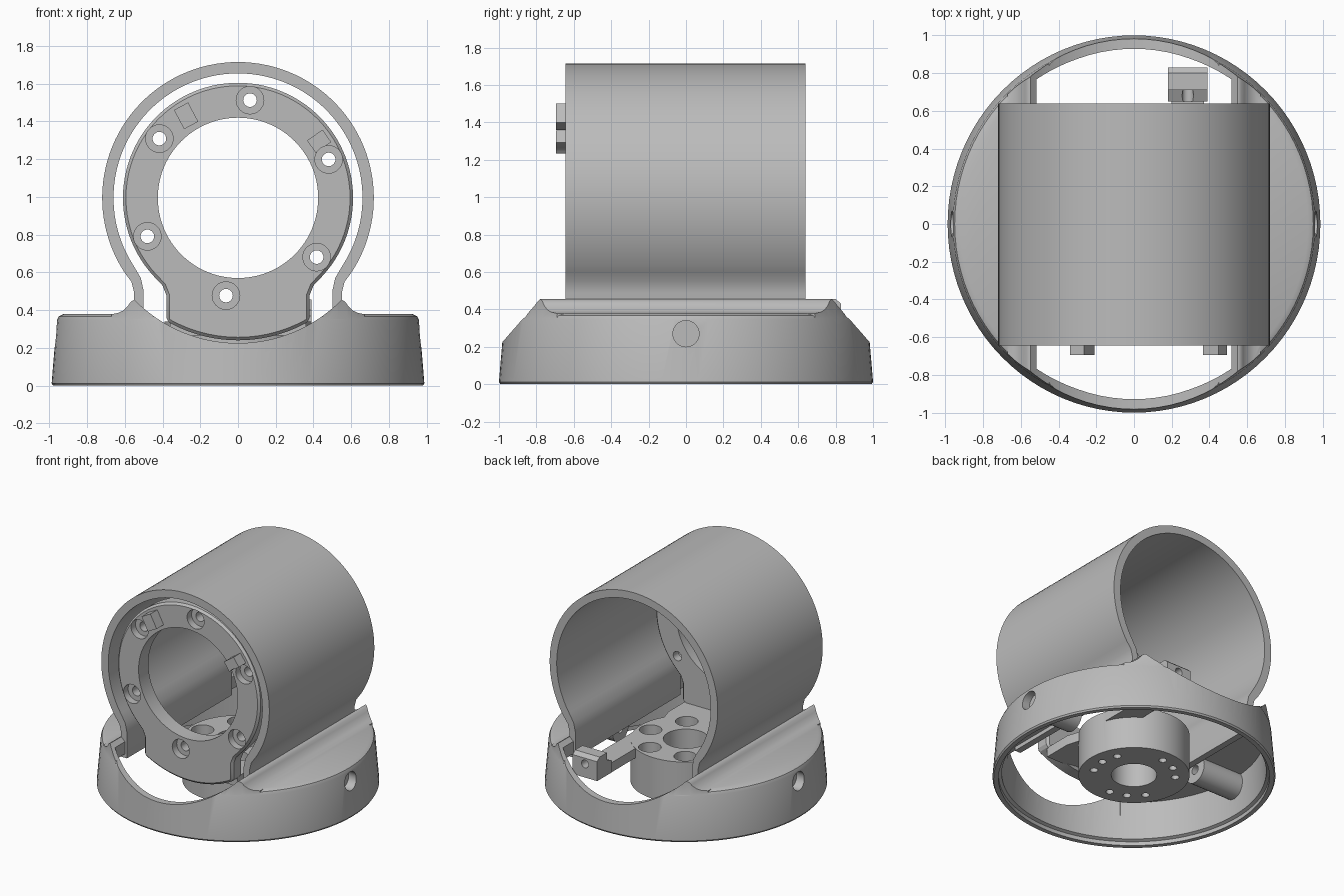
import bpy, bmesh
from math import radians, sin, cos, pi
from mathutils import Matrix, Vector

if "Cube" in bpy.data.objects:
    bpy.data.objects.remove(bpy.data.objects["Cube"])

grey = bpy.data.materials.new("satin grey")
grey.use_nodes = True
GREY = (0.5, 0.5, 0.5, 1)
grey.diffuse_color = GREY
next(n for n in grey.node_tree.nodes
     if n.type == 'BSDF_PRINCIPLED').inputs["Base Color"].default_value = GREY

AXIS = {'z': Matrix(), 'x': Matrix.Rotation(pi / 2, 4, 'Y'),
        'y': Matrix.Rotation(-pi / 2, 4, 'X')}
CZ = 0.995  # height of the housing axis


def finish(name, bm):
    bmesh.ops.recalc_face_normals(bm, faces=bm.faces)
    mesh = bpy.data.meshes.new(name)
    bm.to_mesh(mesh)
    bm.free()
    mesh.materials.append(grey)
    ob = bpy.data.objects.new(name, mesh)
    bpy.context.collection.objects.link(ob)
    return ob


def turned(name, profile, at=(0, 0, 0), axis='z', n=96, squash=1):
    """Solid of revolution from (radius, distance along axis) pairs."""
    bm = bmesh.new()
    rings = [[bm.verts.new((r * squash * cos(2 * pi * i / n), r * sin(2 * pi * i / n), h))
              for i in range(n)] for r, h in profile]
    for a, b in zip(rings, rings[1:]):
        for i in range(n):
            j = (i + 1) % n
            bm.faces.new((a[i], a[j], b[j], b[i]))
    bm.faces.new(rings[0])
    bm.faces.new(rings[-1])
    bm.transform(Matrix.Translation(at) @ AXIS[axis])
    return finish(name, bm)


def rod(r, a, b, at=(0, 0, 0), axis='z', n=32, name="cutter"):
    return turned(name, [(r, a), (r, b)], at, axis, n)


def prism(name, pts, a, b, axis='y'):
    """Outline extruded along y (points are x, z), z (x, y) or x (y, z)."""
    place = {'y': lambda p, q: (p, a, q), 'z': lambda p, q: (p, q, a),
             'x': lambda p, q: (a, p, q)}[axis]
    bm = bmesh.new()
    face = bm.faces.new([bm.verts.new(place(p, q)) for p, q in pts])
    out = bmesh.ops.extrude_face_region(bm, geom=[face])
    shift = Vector([(b - a) * (axis == k) for k in 'xyz'])
    bmesh.ops.translate(bm, vec=shift,
                        verts=[v for v in out['geom'] if isinstance(v, bmesh.types.BMVert)])
    return finish(name, bm)


def bake(ob):
    deps = bpy.context.evaluated_depsgraph_get()
    mesh = bpy.data.meshes.new_from_object(ob.evaluated_get(deps))
    ob.modifiers.clear()
    ob.data = mesh


def combine(ob, op, *others):
    for other in others:
        m = ob.modifiers.new("shape", 'BOOLEAN')
        m.operation, m.solver, m.object = op, 'EXACT', other
        bake(ob)
        bpy.data.objects.remove(other)
    return ob


def arc(r, a0, a1, n, cz=CZ):
    angles = [radians(a0 + (a1 - a0) * i / n) for i in range(n + 1)]
    return [(r * cos(t), cz + r * sin(t)) for t in angles]


def mirrored(pts):
    return [(-x, z) for x, z in reversed(pts)]


def ring_points(r, angles):
    return [(r * cos(radians(t)), r * sin(radians(t))) for t in angles]


# Base: tapered hollow ring with a flat cap
base = turned("base_ring", [(0.992, 0), (1, 0.012), (0.972, 0.345), (0.962, 0.367), (0.935, 0.38)],
              squash=0.988)
combine(base, 'DIFFERENCE',
        turned("cutter", [(0.958, -0.1), (0.958, 0.03), (0.935, 0.04), (0.925, 0.33)], squash=0.988))

# Filleted shoulders beside the housing
shoulder = [(0.45, 0.34), (0.45, 0.455), (0.55, 0.455), (0.568, 0.445), (0.585, 0.42),
            (0.61, 0.397), (0.635, 0.385), (0.67, 0.378), (0.67, 0.34)]
for outline in (shoulder, mirrored(shoulder)):
    ridge = prism("ridge", outline, -1.1, 1.1)
    combine(ridge, 'INTERSECT',
            turned("limit", [(1, 0), (0.955, 0.5)], squash=0.988))
    combine(base, 'UNION', ridge)

# Screw bosses under the cap, then the scoop, slot and screw holes
for s in (-1, 1):
    combine(base, 'UNION', rod(0.1, min(0.56 * s, 0.94 * s), max(0.56 * s, 0.94 * s),
                               (0, 0, 0.27), 'x'))
slot = arc(0.925, 56, 124, 24, 0) + arc(0.925, 236, 304, 24, 0)
combine(base, 'DIFFERENCE', rod(0.77, -1.2, 1.2, (0, 0, CZ), 'y', 128),
        prism("cutter", slot, 0.2, 0.6, 'z'))
for s in (-1, 1):
    for r, inner in ((0.07, 0.9), (0.034, 0.5)):
        lo, hi = sorted((inner * s, 1.1 * s))
        combine(base, 'DIFFERENCE', rod(r, lo, hi, (0, 0, 0.27), 'x'))

# Housing: open-bottomed tube with legs pinched into the base
outer_leg = [(0.55, 0.3), (0.55, 0.49), (0.565, 0.55)]
inner_leg = [(0.515, 0.57), (0.5, 0.5), (0.5, 0.3)]
housing = prism("housing_tube", outer_leg + arc(0.72, -33, 213, 80) + mirrored(outer_leg)
                + mirrored(inner_leg) + arc(0.66, 213, -33, 80) + inner_leg, -0.645, 0.64)

# Front mounting plate with tail
neck = [(0.38, 0.48), (0.4, 0.53)]
plate = prism("mounting_plate", arc(0.61, -42, 222, 80) + mirrored(neck)
              + arc(0.755, 239.8, 300.2, 20) + neck, -0.61, -0.49)
bevel = plate.modifiers.new("edge", 'BEVEL')
bevel.width, bevel.segments, bevel.limit_method = 0.016, 1, 'ANGLE'
bevel.angle_limit = radians(60)
bake(plate)
combine(plate, 'DIFFERENCE', rod(0.425, -1, 0, (0, 0, CZ), 'y', 96))

# Locating tabs on the plate
for x, z, w, h, lean in ((-0.275, 1.43, 0.085, 0.115, 28), (0.43, 1.295, 0.08, 0.1, -55)):
    t = radians(lean)
    box = [(x + p * w / 2 * cos(t) - q * h / 2 * sin(t), z + p * w / 2 * sin(t) + q * h / 2 * cos(t))
           for p, q in ((-1, -1), (1, -1), (1, 1), (-1, 1))]
    combine(plate, 'UNION', prism("tab", box, -0.695, -0.53))

# Counterbored plate screws
for x, z in ring_points(0.522, range(23, 383, 60)):
    combine(plate, 'DIFFERENCE', rod(0.073, -0.75, -0.555, (x, 0, CZ + z), 'y'),
            rod(0.036, -0.8, -0.4, (x, 0, CZ + z), 'y', 24))

# Hub carrier: disc, bridge to the plate and rear arm
hub = rod(0.39, 0.02, 0.34, n=96, name="hub_carrier")
bridge = [(-0.36, -0.52), (0.36, -0.52), (0.36, -0.3), (0.3, -0.1), (-0.3, -0.1), (-0.36, -0.3)]
arm = [(0.2, 0.1), (0.37, 0.1), (0.37, 0.8), (0.2, 0.8)]
for outline in (bridge, arm):
    combine(hub, 'UNION', prism("web", outline, 0.265, 0.339, 'z'))
combine(hub, 'DIFFERENCE', rod(0.16, -0.1, 0.5, n=64))
for x, y in ring_points(0.29, range(4, 364, 60)):
    combine(hub, 'DIFFERENCE', rod(0.08, 0.12, 0.5, (x, y, 0)))
for x, y in ring_points(0.29, [g + d for g in (0, 120, 240) for d in (-26, 0, 26)]):
    combine(hub, 'DIFFERENCE', rod(0.028, -0.1, 0.1, (x, y, 0), n=20))

# Stepped hook at the end of the arm
hook = prism("arm_hook", [(0.65, 0.28), (0.83, 0.28), (0.83, 0.43), (0.8, 0.455), (0.71, 0.455),
                          (0.71, 0.4), (0.65, 0.37)], 0.18, 0.39, 'x')
combine(hook, 'DIFFERENCE', rod(0.03, 0.6, 0.9, (0.285, 0, 0.385), 'y', 20))

# Smooth the round surfaces, keep the edges crisp
bpy.ops.object.select_all(action='DESELECT')
for ob in (base, housing, plate, hub, hook):
    ob.select_set(True)
bpy.context.view_layer.objects.active = base
bpy.ops.object.shade_smooth_by_angle(angle=radians(30))
